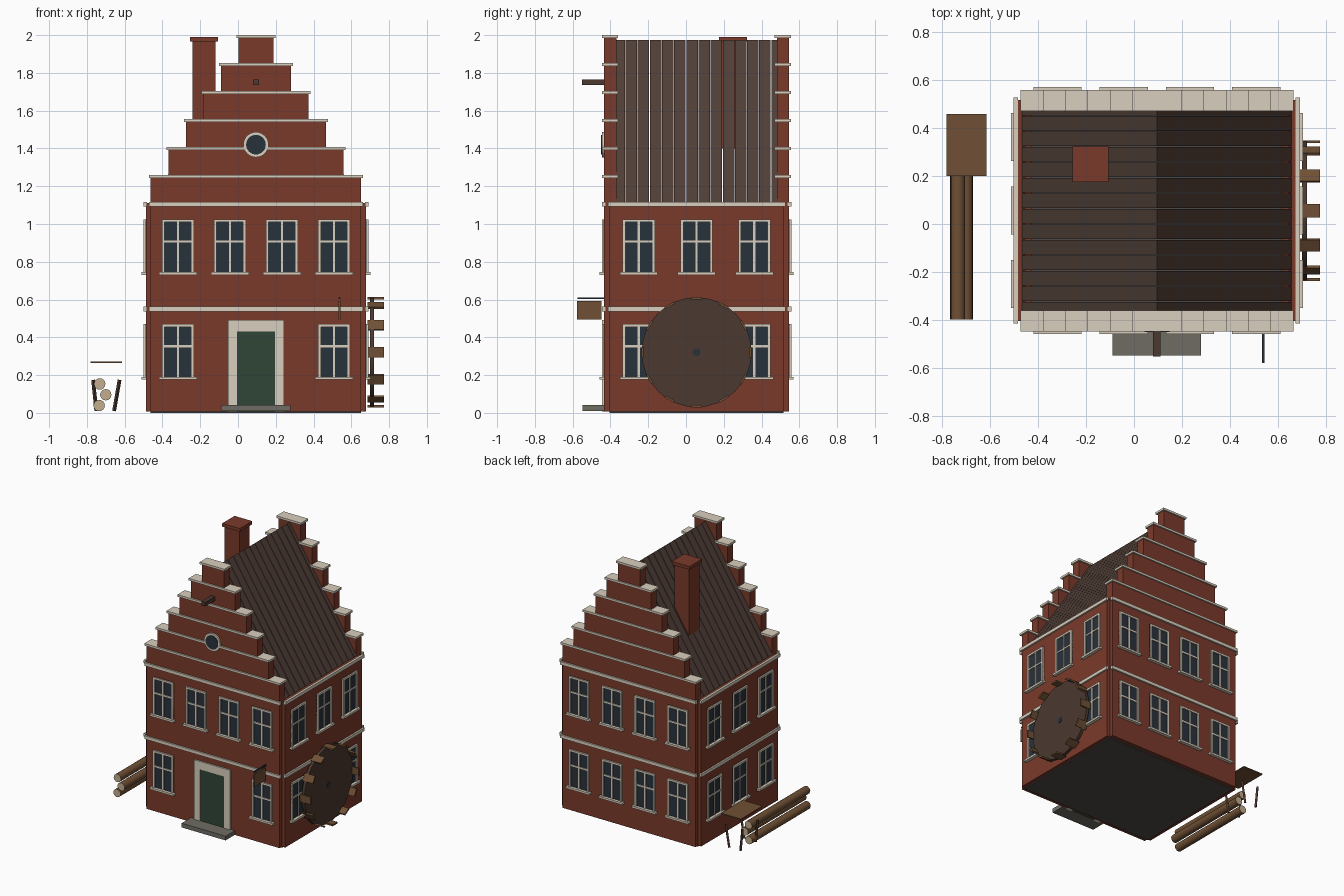
import bpy, bmesh, math
from mathutils import Matrix, Vector

if "Cube" in bpy.data.objects:
    bpy.data.objects.remove(bpy.data.objects["Cube"])


def material(name, r, g, b):
    m = bpy.data.materials.new(name)
    m.use_nodes = True
    m.diffuse_color = (r, g, b, 1)
    m.node_tree.nodes["Principled BSDF"].inputs["Base Color"].default_value = (r, g, b, 1)
    return m


BRICK = material("brick red", 0.195, 0.042, 0.023)
TRIM = material("cream stone", 0.69, 0.62, 0.51)
GLASS = material("dark glass", 0.022, 0.032, 0.043)
GREEN = material("door green", 0.029, 0.06, 0.038)
STONE = material("grey stone", 0.16, 0.15, 0.125)
ROOF = material("roof brown", 0.08, 0.048, 0.038)
TIMBER = material("dark timber", 0.07, 0.041, 0.029)
WOOD = material("plain wood", 0.16, 0.08, 0.035)
CUT = material("cut wood", 0.55, 0.42, 0.27)
FLOOR = material("charcoal", 0.075, 0.07, 0.066)

CX, CY = 0.095, 0.056          # house centre
HX, HY = 0.557, 0.49           # half width of gable walls, half depth over them
SX, SY = 0.583, 0.46           # half width over side walls, half depth of them
BASE, EAVE, T = 0.008, 1.11, 0.065


def box(bm, x0, x1, y0, y1, z0, z1, mat=0):
    lo, hi = Vector((x0, y0, z0)), Vector((x1, y1, z1))
    fit = Matrix.Translation((lo + hi) / 2) @ Matrix.Diagonal((*(hi - lo), 1))
    made = bmesh.ops.create_cube(bm, size=1, matrix=fit)
    for f in {f for v in made["verts"] for f in v.link_faces}:
        f.material_index = mat


def rod(bm, a, b, r, sides=24, mat=0, cap=None):
    a, b = Vector(a), Vector(b)
    turn = (b - a).to_track_quat("Z", "Y").to_matrix().to_4x4()
    made = bmesh.ops.create_cone(bm, cap_ends=True, segments=sides, radius1=r, radius2=r,
                                 depth=(b - a).length,
                                 matrix=Matrix.Translation((a + b) / 2) @ turn)
    for f in {f for v in made["verts"] for f in v.link_faces}:
        side = len(f.verts) == 4 and sides > 4
        f.smooth = side
        f.material_index = mat if side or cap is None else cap


def mesh(name, bm, *mats):
    me = bpy.data.meshes.new(name)
    bm.to_mesh(me)
    bm.free()
    for m in mats:
        me.materials.append(m)
    return me


def place(name, me, loc=(0, 0, 0), turn=0):
    ob = bpy.data.objects.new(name, me)
    ob.location = loc
    ob.rotation_euler.z = turn
    bpy.context.collection.objects.link(ob)
    return ob


def boxes(name, mat, *dims):
    bm = bmesh.new()
    for d in dims:
        box(bm, *d)
    return place(name, mesh(name, bm, mat))


# Floor and the four lower walls, notched at the corners
boxes("floor", FLOOR, (CX - HX, CX + HX, CY - SY, CY + SY, 0, 0.012))
BAND_LEVELS = (0.538, 1.092)
for s, side in ((-1, "front"), (1, "back")):
    y0, y1 = sorted((CY + s * HY, CY + s * (HY - T)))
    boxes(side + "_wall", BRICK, (CX - HX, CX + HX, y0, y1, BASE, EAVE))
    b0, b1 = sorted((CY + s * (HY + 0.012), CY + s * (HY - 0.01)))
    boxes(side + "_bands", TRIM, *[(CX - HX - 0.01, CX + HX + 0.01, b0, b1, z, z + 0.024)
                                   for z in BAND_LEVELS])

    # Stepped gable with a coping slab on every step
    for i in range(6):
        half, z = HX - 0.0928 * i, EAVE + 0.148 * i
        boxes(f"{side}_gable_step_{i + 1}", BRICK, (CX - half, CX + half, y0, y1, z, z + 0.14))
        boxes(f"{side}_coping_{i + 1}", TRIM,
              (CX - half - 0.01, CX + half + 0.01, y0 - 0.012, y1 + 0.01, z + 0.134, z + 0.15))

for s, side in ((-1, "right"), (1, "left")):
    x0, x1 = sorted((CX + s * SX, CX + s * (SX - T)))
    boxes(side + "_wall", BRICK, (x0, x1, CY - SY, CY + SY, BASE, EAVE))
    b0, b1 = sorted((CX + s * (SX + 0.012), CX + s * (SX - 0.006)))
    boxes(side + "_bands", TRIM, *[(b0, b1, CY - SY - 0.01, CY + SY + 0.01, z, z + 0.024)
                                   for z in BAND_LEVELS])

# Roof boards with narrow gaps, sloping to the ridge
PITCH, GAP = 0.0643, 0.0035
for s, side in ((-1, "right"), (1, "left")):
    bm = bmesh.new()
    for k in range(-6, 8):
        outline = ((0.56, 1.115), (0, 1.975), (0, 1.945), (0.545, 1.108))
        face = bm.faces.new([bm.verts.new((CX + s * x, k * PITCH + GAP / 2, z))
                             for x, z in outline])
        ext = bmesh.ops.extrude_face_region(bm, geom=[face])
        moved = [g for g in ext["geom"] if isinstance(g, bmesh.types.BMVert)]
        bmesh.ops.translate(bm, verts=moved, vec=(0, PITCH - GAP, 0))
    bmesh.ops.recalc_face_normals(bm, faces=bm.faces)
    place(side + "_roof_boards", mesh(side + "_roof_boards", bm, ROOF))

# Chimney
boxes("chimney", BRICK, (-0.242, -0.12, 0.187, 0.311, 1.4, 1.97),
      (-0.255, -0.107, 0.174, 0.323, 1.965, 1.989))

# One window, reused on every wall: origin at the sill centre, facing -y
bm = bmesh.new()
W, H, F = 0.085, 0.291, 0.015
box(bm, -W, W, -0.003, 0.005, 0, H, 1)
for s in (-1, 1):
    a, b = sorted((s * W, s * (W - F)))
    box(bm, a, b, -0.012, 0.005, 0, H)
box(bm, -W, W, -0.012, 0.005, H - F, H)
box(bm, -0.006, 0.006, -0.009, 0.005, 0, H - F)
box(bm, -W + F, W - F, -0.009, 0.005, 0.167, 0.179)
box(bm, -0.1, 0.1, -0.024, 0.005, -0.004, 0.011)
window = mesh("window", bm, TRIM, GLASS)

for floor, z in (("lower", 0.18), ("upper", 0.734)):
    for i in range(4):
        dx = (i - 1.5) * 0.2755
        place(f"{floor}_back_window_{i + 1}", window, (CX + dx, CY + HY, z), math.pi)
        if floor == "upper" or i in (0, 3):
            place(f"{floor}_front_window_{i + 1}", window, (CX + dx, CY - HY, z))
    for i in (-1, 0, 1):
        y = CY + i * 0.306
        place(f"{floor}_left_window_{i + 2}", window, (CX + SX, y, z), math.pi / 2)
        place(f"{floor}_right_window_{i + 2}", window, (CX - SX, y, z), -math.pi / 2)

# Round gable window
FY = CY - HY
bm = bmesh.new()
rod(bm, (CX, FY + 0.01, 1.42), (CX, FY - 0.012, 1.42), 0.067, 32, 0)
rod(bm, (CX, FY + 0.01, 1.42), (CX, FY - 0.015, 1.42), 0.052, 32, 1)
place("round_window", mesh("round_window", bm, TRIM, GLASS))

# Door, surround and step
boxes("door_surround", TRIM, (CX - 0.149, CX - 0.1, FY - 0.012, FY + 0.01, BASE, 0.492),
      (CX + 0.1, CX + 0.149, FY - 0.012, FY + 0.01, BASE, 0.492),
      (CX - 0.1, CX + 0.1, FY - 0.012, FY + 0.01, 0.432, 0.492))
boxes("door", GREEN, (CX - 0.102, CX + 0.102, FY - 0.007, FY + 0.01, BASE, 0.434))
boxes("door_step", STONE, (CX - 0.184, CX + 0.184, -0.547, FY, 0.01, 0.042))

# Hoist beam and hanging sign
boxes("hoist_beam", TIMBER, (CX - 0.016, CX + 0.016, -0.55, FY + 0.03, 1.735, 1.766))
boxes("sign_bracket", GLASS, (0.533, 0.542, -0.574, FY, 0.602, 0.612))
boxes("sign_board", WOOD, (0.533, 0.542, -0.578, -0.447, 0.495, 0.592))

# Water wheel: disc, axle and twelve paddles round the rim
WZ = 0.321
bm = bmesh.new()
rod(bm, (0.698, CY, WZ), (0.72, CY, WZ), 0.291, 32)
place("wheel_disc", mesh("wheel_disc", bm, TIMBER))
bm = bmesh.new()
rod(bm, (CX + SX - 0.02, CY, WZ), (0.724, CY, WZ), 0.021, 16)
place("wheel_axle", mesh("wheel_axle", bm, GLASS))
bm = bmesh.new()
box(bm, 0.685, 0.773, -0.028, 0.028, 0.28, 0.292)
paddle = mesh("wheel_paddle", bm, WOOD)
for i in range(12):
    ob = place(f"wheel_paddle_{i + 1}", paddle, (0, CY, WZ))
    ob.rotation_euler.x = i * math.pi / 6

# Log pile
for i, (x, z) in enumerate(((-0.735, 0.039), (-0.70, 0.096), (-0.732, 0.153))):
    bm = bmesh.new()
    rod(bm, (x, -0.397, z), (x, 0.3, z), 0.03, 16, 0, 1)
    place(f"log_{i + 1}", mesh(f"log_{i + 1}", bm, WOOD, CUT))

# Work bench with slanting legs
boxes("bench_top", WOOD, (-0.78, -0.613, 0.2, 0.457, 0.264, 0.272))
bm = bmesh.new()
for s in (-1, 1):
    for y in (0.24, 0.42):
        rod(bm, (-0.703 + s * 0.047, y, 0.01), (-0.697 + s * 0.07, y, 0.175), 0.01, 4)
place("bench_legs", mesh("bench_legs", bm, TIMBER))
